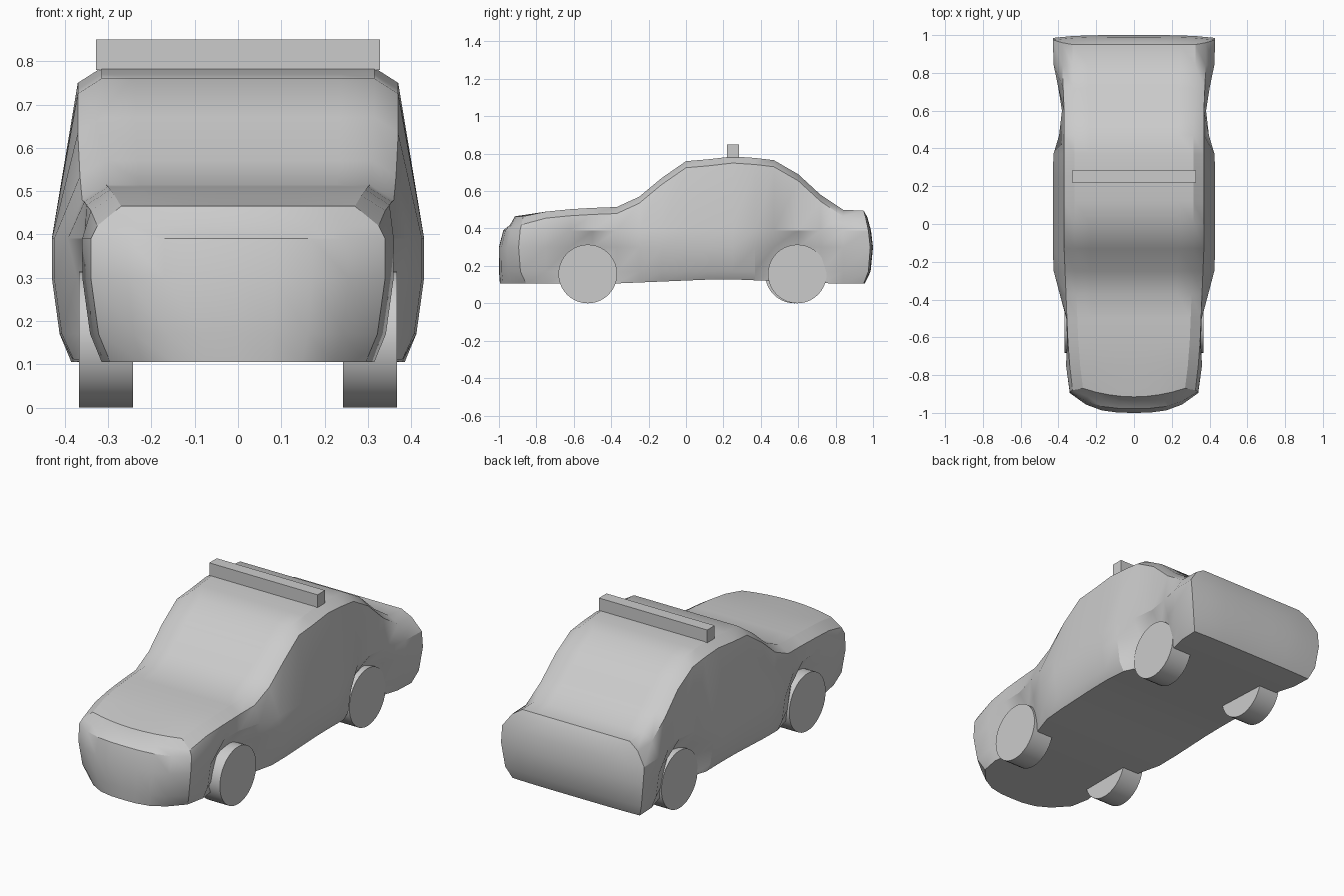
import bpy, bmesh, math
from mathutils import Matrix

if "Cube" in bpy.data.objects:
    bpy.data.objects.remove(bpy.data.objects["Cube"])

grey = bpy.data.materials.new("plain_grey")
grey.use_nodes = True
grey.diffuse_color = (0.6, 0.6, 0.6, 1)
grey.node_tree.nodes["Principled BSDF"].inputs["Base Color"].default_value = (0.6, 0.6, 0.6, 1)


def finish(bm, name, angle):
    bmesh.ops.recalc_face_normals(bm, faces=bm.faces)
    mesh = bpy.data.meshes.new(name)
    bm.to_mesh(mesh)
    bm.free()
    mesh.materials.append(grey)
    obj = bpy.data.objects.new(name, mesh)
    bpy.context.collection.objects.link(obj)
    bpy.ops.object.select_all(action="DESELECT")
    obj.select_set(True)
    bpy.context.view_layer.objects.active = obj
    bpy.ops.object.shade_smooth_by_angle(angle=math.radians(angle))
    return obj


# Body stations: y, roof height, shoulder half width, waist half width
stations = [
    (-.88, .465, .325, .34), (-.75, .49, .34, .36), (-.62, .503, .35, .38),
    (-.5, .51, .355, .39), (-.37, .515, .36, .405), (-.25, .57, .365, .425),
    (-.13, .67, .37, .43), (0, .76, .37, .43), (.12, .77, .37, .43),
    (.25, .785, .37, .43), (.37, .777, .37, .427), (.47, .765, .37, .42),
    (.6, .69, .37, .413), (.72, .58, .375, .415), (.84, .5, .38, .425),
    (.96, .495, .38, .43),
]
COLS = 8
front_seam = [.025, -.005, -.015, -.007, 0, .01]    # y shift of each row, bottom to top
rear_seam = [-.01, .015, .025, .015, 0, -.01]


def wheel_dent(y):
    """How far the flank is drawn in around each wheel."""
    return max(math.exp(-((y - c) / .15) ** 4) for c in (-.52, .58))


def half_section(y, top, shoulder, waist):
    nose = y < -.8
    dent = .09 * wheel_dent(y) if not nose else 0
    base = .105 + .025 * max(0, 1 - abs(y - .2) / .6)
    drop = .045 if nose else .035
    return [
        (waist - .045 - dent * .5, base),
        (waist - .018 - dent, .17),
        (waist - dent, .3),
        (waist - dent * .35, .39),
        (shoulder, top - drop),
        (shoulder - .055, top),
    ]


bm = bmesh.new()
rings = []
for i, (y, top, shoulder, waist) in enumerate(stations):
    half = half_section(y, top, shoulder, waist)
    seam = front_seam if i == 0 else rear_seam if i == len(stations) - 1 else [0] * len(half)
    left = [bm.verts.new((x, y + s, z)) for (x, z), s in zip(half, seam)]
    right = [bm.verts.new((-x, y + s, z)) for (x, z), s in zip(half, seam)]
    edge, z = half[-1]
    roof = []
    for c in range(1, COLS):
        t = 1 - 2 * c / COLS
        bow = -.045 * (1 - t * t) if i == 0 else 0
        roof.append(bm.verts.new((edge * t, y + seam[-1] + bow, z)))
    rings.append(left + roof + right[::-1])

# Skin between stations, closing along the flat underside
for a, b in zip(rings, rings[1:]):
    n = len(a)
    for k in range(n):
        m = (k + 1) % n
        bm.faces.new((a[k], a[m], b[m], b[k]))


# Bulging nose and tail panels
def end_cap(ring, bulges, power):
    rows = len(bulges) + 1
    grid = []
    for r in range(rows - 1):
        l, rt = ring[r], ring[-1 - r]
        row = [l]
        for c in range(1, COLS):
            t = 1 - 2 * c / COLS
            y = l.co.y + bulges[r] * (1 - abs(t) ** power)
            row.append(bm.verts.new((l.co.x * t, y, l.co.z)))
        grid.append(row + [rt])
    grid.append(ring[rows - 1:rows + COLS])
    for low, high in zip(grid, grid[1:]):
        for c in range(COLS):
            bm.faces.new((low[c], low[c + 1], high[c + 1], high[c]))
    return grid[0]


end_cap(rings[0], [-.14, -.115, -.105, -.09, -.06], 3)
end_cap(rings[-1], [.005, .012, .015, .014, .01], 4)
# Close the gaps left under the nose and tail
bmesh.ops.holes_fill(bm, edges=[e for e in bm.edges if e.is_boundary], sides=0)
finish(bm, "car_body", 32)


# Wheels
def wheel(name, x, y):
    w = bmesh.new()
    bmesh.ops.create_cone(w, cap_ends=True, segments=40, radius1=.157, radius2=.157, depth=.125,
                          matrix=Matrix.Translation((x, y, .157)) @ Matrix.Rotation(math.pi / 2, 4, "Y"))
    finish(w, name, 40)


for side, sign in (("left", 1), ("right", -1)):
    wheel("front_wheel_" + side, sign * .305, -.525)
    wheel("rear_wheel_" + side, sign * .305, .595 if sign > 0 else .58)

# Roof light bar
bar = bmesh.new()
bmesh.ops.create_cube(bar, size=1, matrix=Matrix.Translation((0, .252, .815)) @ Matrix.Diagonal((.655, .065, .07, 1)))
finish(bar, "roof_light_bar", 30)
